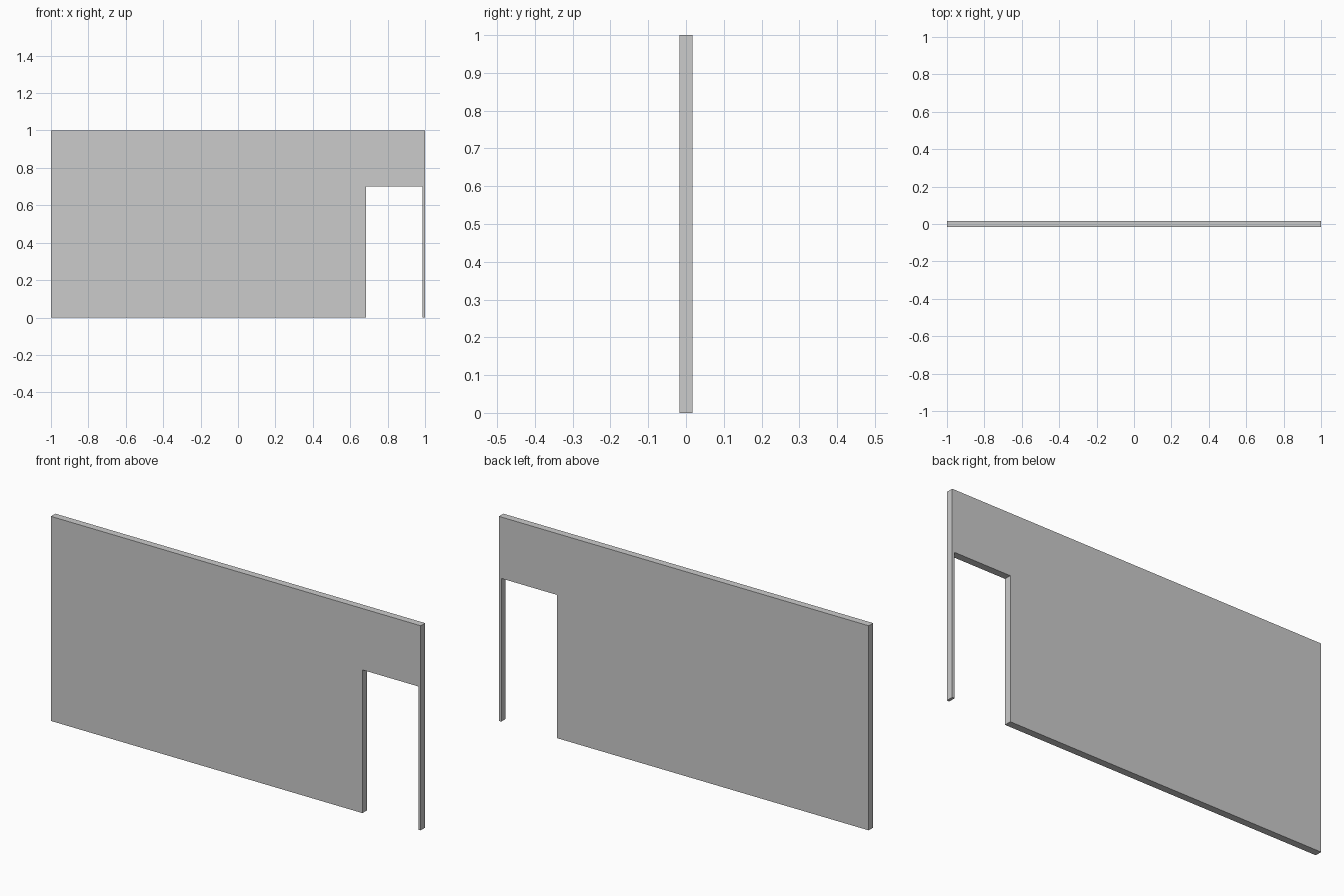
import bpy, bmesh

if "Cube" in bpy.data.objects:
    bpy.data.objects.remove(bpy.data.objects["Cube"])

HALF_THICKNESS = 0.0172

# Wall outline in x, z with a doorway near the right end and a thin jamb beside it
outline = [(-1, 0), (0.685, 0), (0.685, 0.7), (0.987, 0.7),
           (0.987, 0), (1, 0), (1, 1), (-1, 1)]

bm = bmesh.new()
face = bm.faces.new([bm.verts.new((x, -HALF_THICKNESS, z)) for x, z in outline])

# Extrude the outline to the wall thickness
result = bmesh.ops.extrude_face_region(bm, geom=[face], use_keep_orig=True)
back = [g for g in result["geom"] if isinstance(g, bmesh.types.BMVert)]
bmesh.ops.translate(bm, verts=back, vec=(0, 2 * HALF_THICKNESS, 0))
bmesh.ops.recalc_face_normals(bm, faces=bm.faces[:])

mesh = bpy.data.meshes.new("wall_with_doorway")
bm.to_mesh(mesh)
bm.free()
wall = bpy.data.objects.new("wall_with_doorway", mesh)
bpy.context.collection.objects.link(wall)
